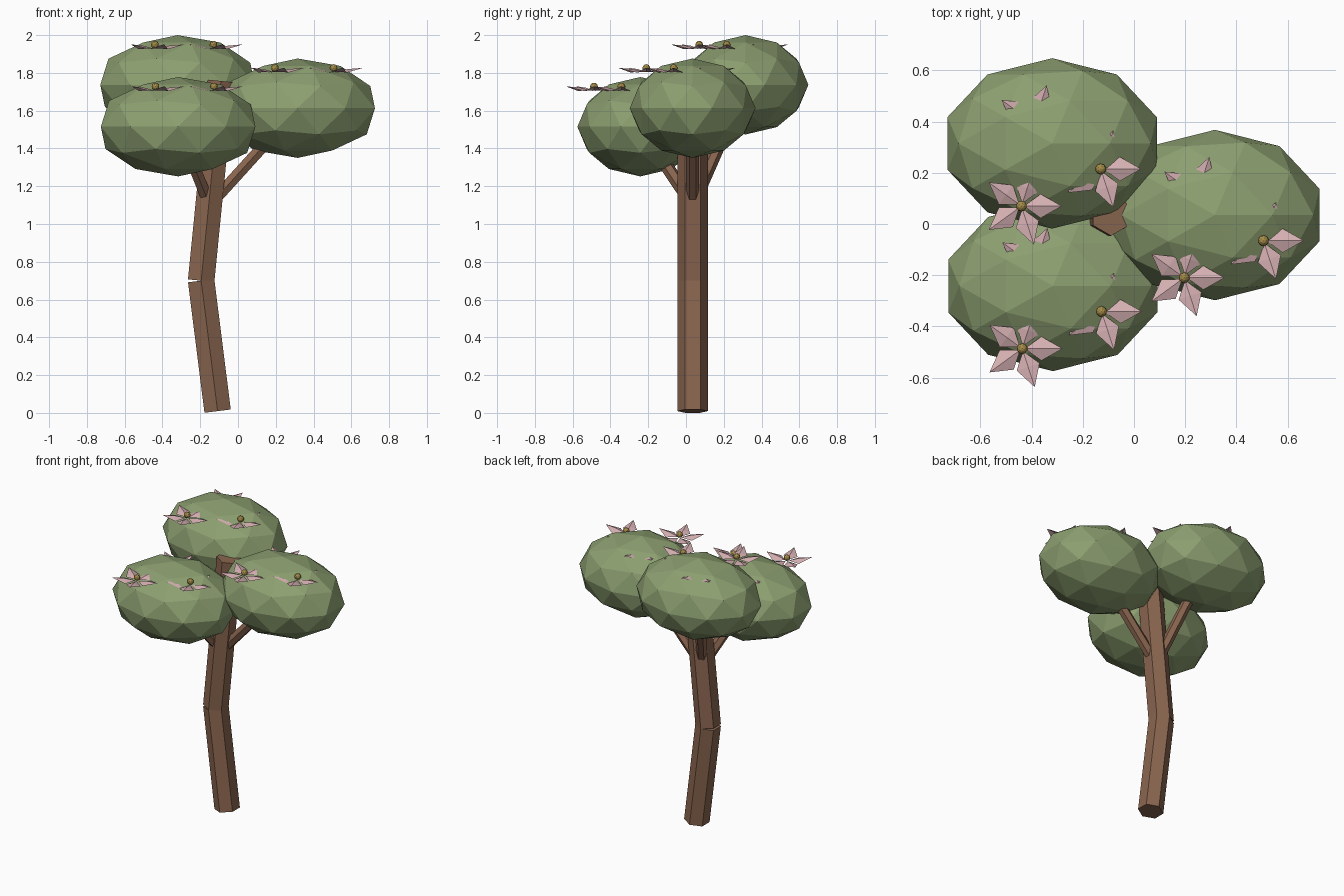
import bpy, bmesh, math
from mathutils import Vector, Matrix

if "Cube" in bpy.data.objects:
    bpy.data.objects.remove(bpy.data.objects["Cube"])


def material(name, rgb):
    m = bpy.data.materials.new(name)
    m.diffuse_color = (*rgb, 1)
    m.use_nodes = True
    m.node_tree.nodes["Principled BSDF"].inputs["Base Color"].default_value = m.diffuse_color
    return m


BARK = material("bark brown", (0.250, 0.130, 0.078))
LEAF = material("leaf green", (0.262, 0.345, 0.162))
PETAL = material("petal pink", (0.665, 0.430, 0.445))
CENTRE = material("flower centre gold", (0.376, 0.262, 0.065))


def add_object(name, bm, mat):
    me = bpy.data.meshes.new(name)
    bm.to_mesh(me)
    bm.free()
    me.materials.append(mat)
    ob = bpy.data.objects.new(name, me)
    bpy.context.collection.objects.link(ob)
    return ob


def hex_beam(name, start, end, radius):
    """Six-sided beam with two corners lying along +y and -y."""
    a, b = Vector(start), Vector(end)
    d = (b - a).normalized()
    v = Vector((0, 1, 0))
    v = (v - d * v.dot(d)).normalized()
    u = v.cross(d)
    bm = bmesh.new()
    rings = []
    for c in (a, b):
        rings.append([bm.verts.new(c + radius * (v * math.cos(k * math.pi / 3) + u * math.sin(k * math.pi / 3)))
                      for k in range(6)])
    lo, hi = rings
    for k in range(6):
        n = (k + 1) % 6
        bm.faces.new((lo[k], lo[n], hi[n], hi[k]))
    bm.faces.new(lo)
    bm.faces.new(hi)
    bmesh.ops.recalc_face_normals(bm, faces=bm.faces)
    return add_object(name, bm, BARK)


def ball(name, centre, radii, subdiv, mat):
    bm = bmesh.new()
    bmesh.ops.create_icosphere(bm, subdivisions=subdiv, radius=1,
                               matrix=Matrix.Translation(centre) @ Matrix.Diagonal((*radii, 1)))
    return add_object(name, bm, mat)


def flower(name, centre):
    """Five folded kite petals, cupped slightly upward, with a small ball."""
    bm = bmesh.new()
    c = Vector(centre)
    for k in range(5):
        rot = Matrix.Rotation(k * math.tau / 5, 3, 'Z')
        base, left, ridge, right, tip = [
            bm.verts.new(c + rot @ Vector(p)) for p in
            ((0.01, 0, -0.012), (0.075, 0.047, -0.014), (0.075, 0, 0.003),
             (0.075, -0.047, -0.014), (0.158, 0, 0.010))]
        for f in ((base, ridge, left), (ridge, tip, left), (base, right, ridge), (right, tip, ridge)):
            bm.faces.new(f)
    add_object(name + "_petals", bm, PETAL)
    ball(name + "_centre", c + Vector((0, 0, 0.008)), (0.021,) * 3, 2, CENTRE)


# Bent trunk in two straight pieces
KNEE = (-0.195, 0.035, 0.70)
hex_beam("lower_trunk", (-0.108, 0.035, 0.0095), KNEE, 0.081)
hex_beam("upper_trunk", KNEE, (-0.09, 0.035, 1.757), 0.081)

# Three leaf clumps, each with a branch and three flowers
CLUMPS = {
    "front": Vector((-0.317, -0.242, 1.515)),
    "right": Vector((0.316, 0.035, 1.613)),
    "back": Vector((-0.320, 0.315, 1.737)),
}
FLOWERS = ((-0.12, -0.245, 0.204), (0.19, -0.10, 0.204), (-0.07, 0.077, 0.204))

for side, c in CLUMPS.items():
    ball(side + "_leaf_clump", c, (0.43, 0.333, 0.263), 2, LEAF)
    hex_beam(side + "_branch", (-0.15, 0.035, 1.10), c, 0.035)
    for i, off in enumerate(FLOWERS):
        flower(f"{side}_flower_{i + 1}", c + Vector(off))
